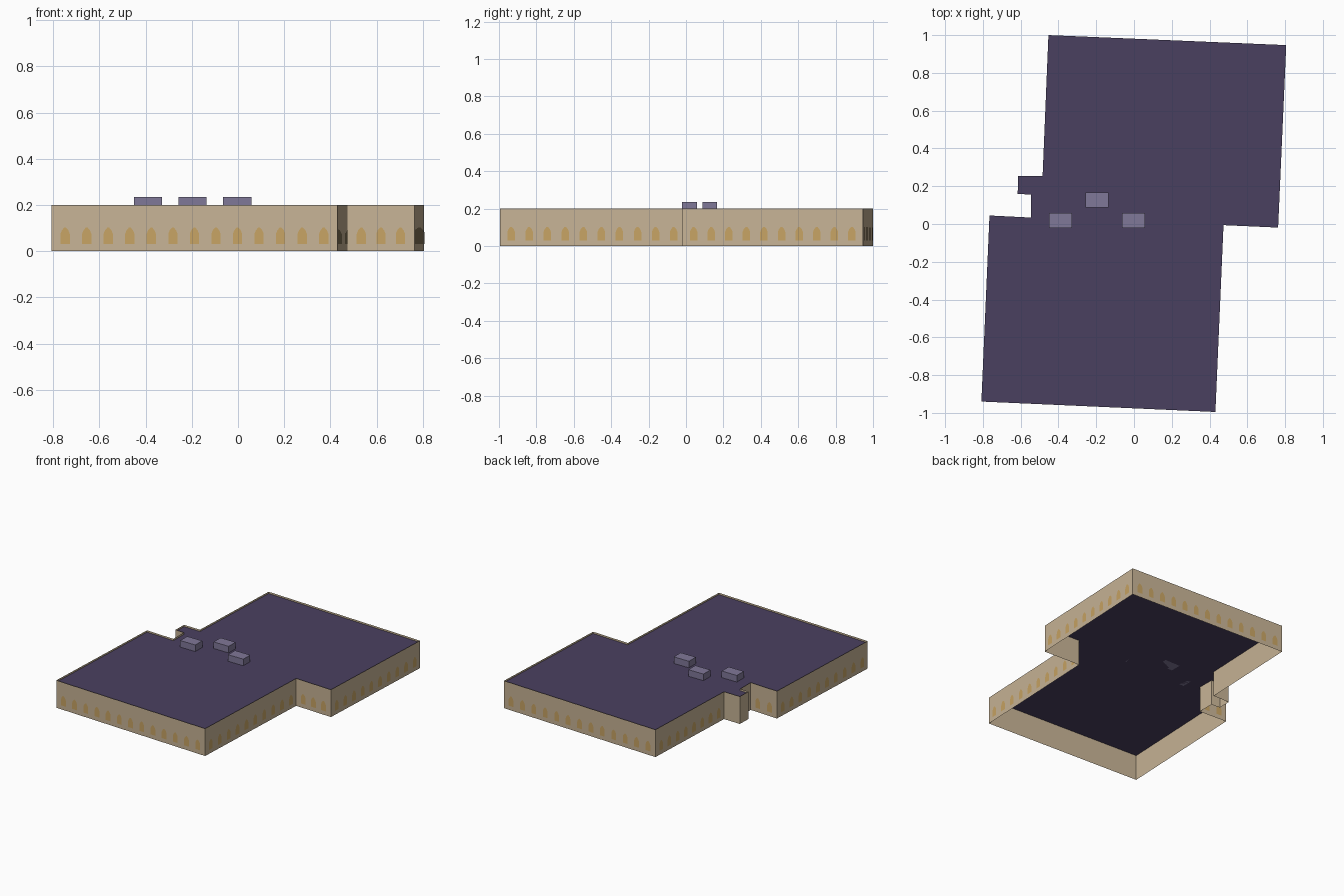
import bpy
import bmesh
from mathutils import Vector

if "Cube" in bpy.data.objects:
    bpy.data.objects.remove(bpy.data.objects["Cube"])

WALL_TOP = 0.2
ROOF = 0.187
MARGIN = 0.06
SPACING = 0.093

# Building footprint, counter-clockwise seen from above
OUTLINE = [Vector(p) for p in (
    (-0.808, -0.94), (0.431, -0.995), (0.474, -0.006), (0.763, -0.019),
    (0.806, 0.947), (-0.453, 1.0), (-0.484, 0.253), (-0.613, 0.255),
    (-0.616, 0.16), (-0.546, 0.155), (-0.546, 0.034), (-0.765, 0.045))]

# Arched window profile: offset along the wall, height
ARCH = [(-0.02, 0.03), (0.02, 0.03), (0.02, 0.075), (0.014, 0.09),
        (0.004, 0.102), (-0.004, 0.102), (-0.014, 0.09), (-0.02, 0.075)]


def material(name, hex_code):
    def linear(c):
        return c / 12.92 if c <= 0.04045 else ((c + 0.055) / 1.055) ** 2.4
    rgb = [linear(int(hex_code[i:i + 2], 16) / 255) for i in (0, 2, 4)]
    mat = bpy.data.materials.new(name)
    mat.use_nodes = True
    mat.diffuse_color = (*rgb, 1)
    mat.node_tree.nodes["Principled BSDF"].inputs["Base Color"].default_value = (*rgb, 1)
    return mat


def finish(name, bm, mat):
    mesh = bpy.data.meshes.new(name)
    bm.to_mesh(mesh)
    bm.free()
    mesh.materials.append(mat)
    obj = bpy.data.objects.new(name, mesh)
    bpy.context.collection.objects.link(obj)
    return obj


def add_face(bm, points):
    return bm.faces.new([bm.verts.new(p) for p in points])


sandstone = material("sandstone", "C8B496")
amber = material("amber glass", "C8A464")
slate = material("purple slate", "4A4060")
grey = material("lilac grey", "807898")

edges = list(zip(OUTLINE, OUTLINE[1:] + OUTLINE[:1]))

# Outer walls: open sheets rising just past the roof
bm = bmesh.new()
for a, b in edges:
    add_face(bm, [(*a, 0), (*b, 0), (*b, WALL_TOP), (*a, WALL_TOP)])
bmesh.ops.remove_doubles(bm, verts=bm.verts, dist=0.0001)
finish("walls", bm, sandstone)

# Flat roof
bm = bmesh.new()
add_face(bm, [(*p, ROOF) for p in OUTLINE])
finish("roof", bm, slate)

# Arched windows spread evenly along every longer wall
bm = bmesh.new()
for a, b in edges:
    length = (b - a).length
    if length < 0.2:
        continue
    along = (b - a).normalized()
    outward = Vector((along.y, -along.x)) * 0.002
    gaps = max(1, round((length - 2 * MARGIN) / SPACING))
    step = (length - 2 * MARGIN) / gaps
    for i in range(gaps + 1):
        centre = a + along * (MARGIN + i * step) + outward
        add_face(bm, [(*(centre + along * u), z) for u, z in ARCH])
finish("windows", bm, amber)

# Rooftop units
for i, (x, y) in enumerate([(-0.39, 0.018), (-0.197, 0.127), (-0.003, 0.018)]):
    bm = bmesh.new()
    bmesh.ops.create_cube(bm, size=1)
    bmesh.ops.scale(bm, vec=(0.122, 0.08, 0.235 - ROOF), verts=bm.verts)
    bmesh.ops.translate(bm, vec=(x, y, (0.235 + ROOF) / 2), verts=bm.verts)
    finish(f"rooftop_unit_{i + 1}", bm, grey)
